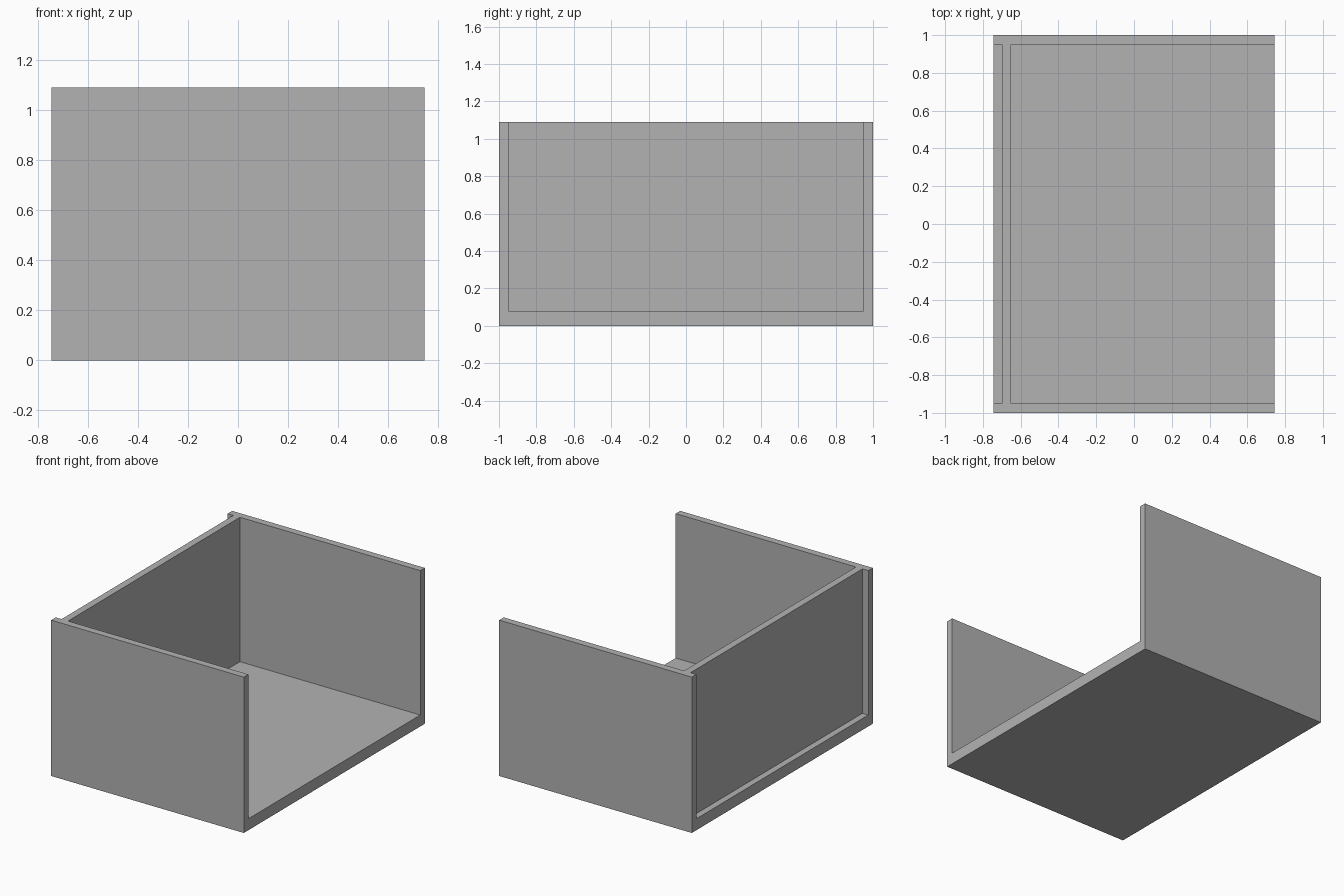
import bpy

cube = bpy.data.objects.get("Cube")
if cube:
    bpy.data.objects.remove(cube, do_unlink=True)

HALF_X, HALF_Y, HEIGHT = 0.745, 1.0, 1.09
WALL, FLOOR = 0.05, 0.08

# Single plain grey
grey = bpy.data.materials.new("plain grey")
grey.use_nodes = True
colour = (0.448, 0.448, 0.448, 1)
grey.diffuse_color = colour
grey.node_tree.nodes["Principled BSDF"].inputs["Base Color"].default_value = colour


def extrude_x(name, profile, x0, x1):
    """Extrude a closed (y, z) profile, counter-clockwise seen from +x."""
    n = len(profile)
    verts = [(x, y, z) for x in (x0, x1) for y, z in profile]
    faces = [list(range(n))[::-1], list(range(n, 2 * n))]
    faces += [(i, (i + 1) % n, n + (i + 1) % n, n + i) for i in range(n)]
    mesh = bpy.data.meshes.new(name)
    mesh.from_pydata(verts, [], faces)
    mesh.materials.append(grey)
    obj = bpy.data.objects.new(name, mesh)
    bpy.context.collection.objects.link(obj)
    return obj


inner = HALF_Y - WALL

# Floor and two side walls as one U-shaped channel
channel = [(-HALF_Y, 0), (HALF_Y, 0), (HALF_Y, HEIGHT), (inner, HEIGHT),
           (inner, FLOOR), (-inner, FLOOR), (-inner, HEIGHT), (-HALF_Y, HEIGHT)]
extrude_x("floor_and_walls", channel, -HALF_X, HALF_X)

# End panel, set in from the edge of the channel
panel = [(-inner, FLOOR), (inner, FLOOR), (inner, HEIGHT), (-inner, HEIGHT)]
extrude_x("end_panel", panel, -0.70, -0.65)
